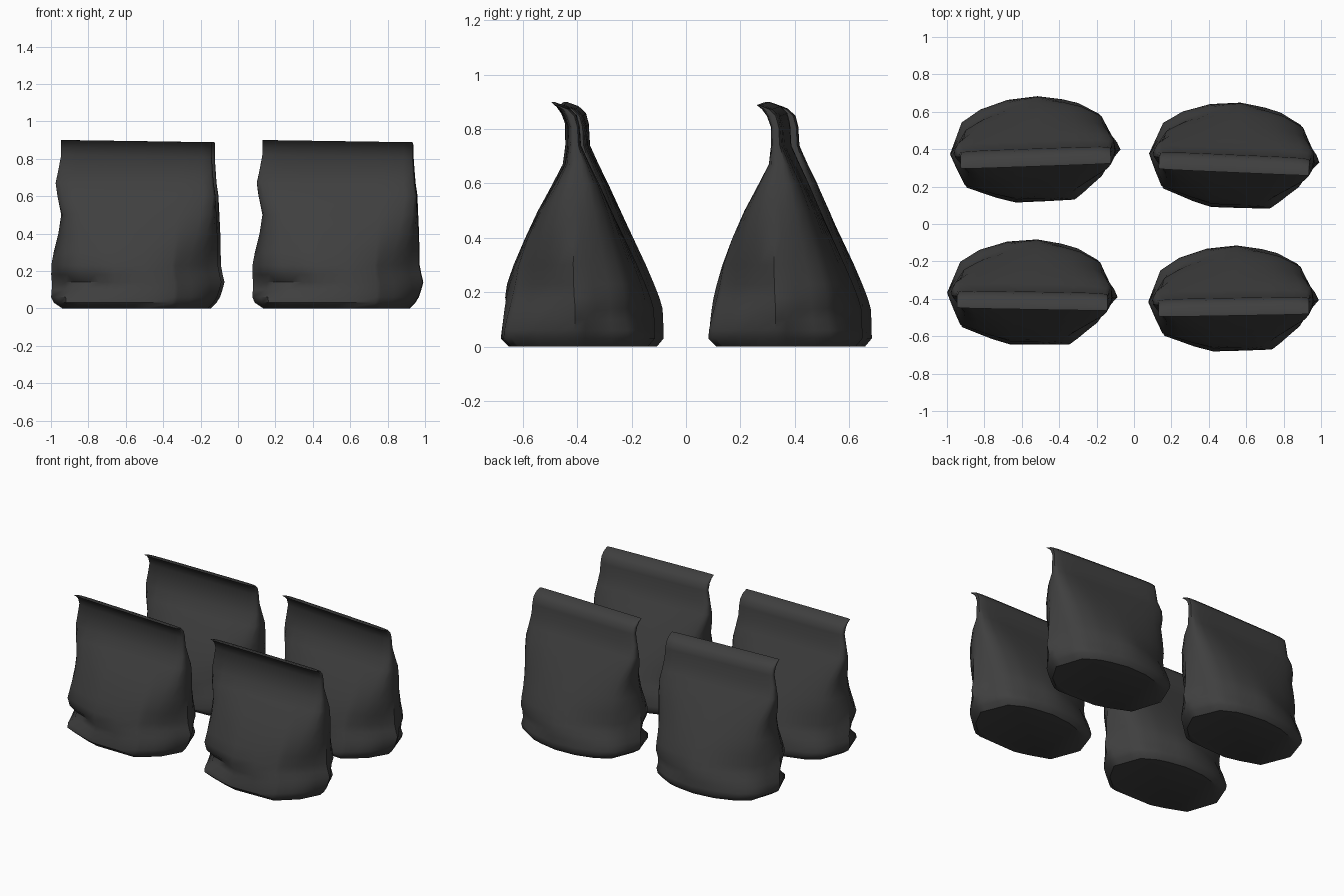
import bpy, bmesh, math

cube = bpy.data.objects.get("Cube")
if cube:
    bpy.data.objects.remove(cube, do_unlink=True)

charcoal = bpy.data.materials.new("charcoal_foil")
charcoal.use_nodes = True
colour = (0.05, 0.05, 0.05, 1)
charcoal.diffuse_color = colour
charcoal.node_tree.nodes["Principled BSDF"].inputs["Base Color"].default_value = colour

# Bag sections: height, left x, right x, front y, back y, corner fullness
SECTIONS = [
    (0.0, -.40, .38, -.255, .255, 2.3),
    (.03, -.445, .41, -.285, .28, 2.4),
    (.06, -.46, .43, -.285, .28, 2.4),
    (.10, -.46, .445, -.283, .28, 2.4),
    (.14, -.46, .458, -.28, .278, 2.4),
    (.18, -.46, .45, -.275, .265, 2.4),
    (.23, -.458, .44, -.262, .245, 2.4),
    (.30, -.445, .435, -.238, .215, 2.6),
    (.40, -.42, .43, -.195, .168, 3.1),
    (.50, -.405, .425, -.148, .12, 4),
    (.60, -.425, .42, -.092, .072, 5),
    (.67, -.435, .41, -.055, .037, 5),
    (.74, -.42, .405, -.045, .005, 5),
    (.82, -.405, .40, -.045, 0, 6),
    (.86, -.405, .40, -.06, -.01, 6),
    (.885, -.405, .40, -.078, -.037, 6),
    (.90, -.405, .40, -.095, -.08, 6),
]

# Angular outline of the lower bag, seen from above
WIDTH, DEPTH = .46, .283
OUTLINE = [
    (.46, -.02), (.425, .06), (.375, .18), (.26, .24), (.17, .262), (.02, .283),
    (-.15, .27), (-.30, .225), (-.40, .16), (-.46, -.01), (-.39, -.195),
    (-.225, -.255), (-.12, -.283), (.22, -.28), (.265, -.25), (.38, -.16),
]


def unit_outline():
    """The outline scaled to a unit circle, with a point added on each edge."""
    points = [(x / WIDTH, y / DEPTH) for x, y in OUTLINE]
    result = []
    for p, q in zip(points, points[1:] + points[:1]):
        result += [p, ((p[0] + q[0]) / 2, (p[1] + q[1]) / 2)]
    return result


def section_ring(bm, z, left, right, front, back, fullness):
    """One slice: angular near the base, a smooth oval higher up."""
    middle, half = (front + back) / 2, (back - front) / 2
    blend = min(1, max(0, (.55 - z) / .35))
    ring = []
    for u, v in unit_outline():
        length = math.hypot(u, v)
        c, s = u / length, v / length
        radius = (abs(c) ** fullness + abs(s) ** fullness) ** (-1 / fullness)
        radius += (length - radius) * blend
        t = c * radius
        x = t * (right if t > 0 else -left)
        y = half * s * radius
        # Sharp tucks on one pair of corners, broad creases on the other
        if c * s > 0:
            depth, height, spread = (.17 if c < 0 else .09), .125, .05
        else:
            depth, height, spread = .12, .2, .11
        fold = math.exp(-((z - height) / spread) ** 2)
        tuck = 1 - depth * abs(2 * c * s) * fold
        # The crimped seal dips a little towards one end
        tilt = .012 * (t + 1) / 2 if z > .8 else 0
        ring.append(bm.verts.new((x * tuck, middle + y * tuck, z - tilt)))
    return ring


# Lofted pouch with a flat base and a folded seal
bm = bmesh.new()
rings = [section_ring(bm, *s) for s in SECTIONS]
for low, high in zip(rings, rings[1:]):
    for i in range(len(low)):
        bm.faces.new((low[i - 1], low[i], high[i], high[i - 1]))
bm.faces.new(rings[0][::-1])
bm.faces.new(rings[-1])
bmesh.ops.recalc_face_normals(bm, faces=bm.faces)
mesh = bpy.data.meshes.new("bag")
bm.to_mesh(mesh)
bm.free()
mesh.materials.append(charcoal)

# Four bags standing in two rows, each turned slightly
PLACES = {
    "front_right_bag": (-.54, -.362, -1),
    "front_left_bag": (.535, -.395, 1),
    "back_right_bag": (-.525, .403, 2),
    "back_left_bag": (.54, .37, -2.5),
}
bpy.ops.object.select_all(action="DESELECT")
for name, (x, y, turn) in PLACES.items():
    bag = bpy.data.objects.new(name, mesh)
    bag.location = (x, y, 0)
    bag.rotation_euler.z = math.radians(turn)
    bpy.context.collection.objects.link(bag)
bag.select_set(True)
bpy.context.view_layer.objects.active = bag
bpy.ops.object.shade_smooth_by_angle(angle=math.radians(45))
